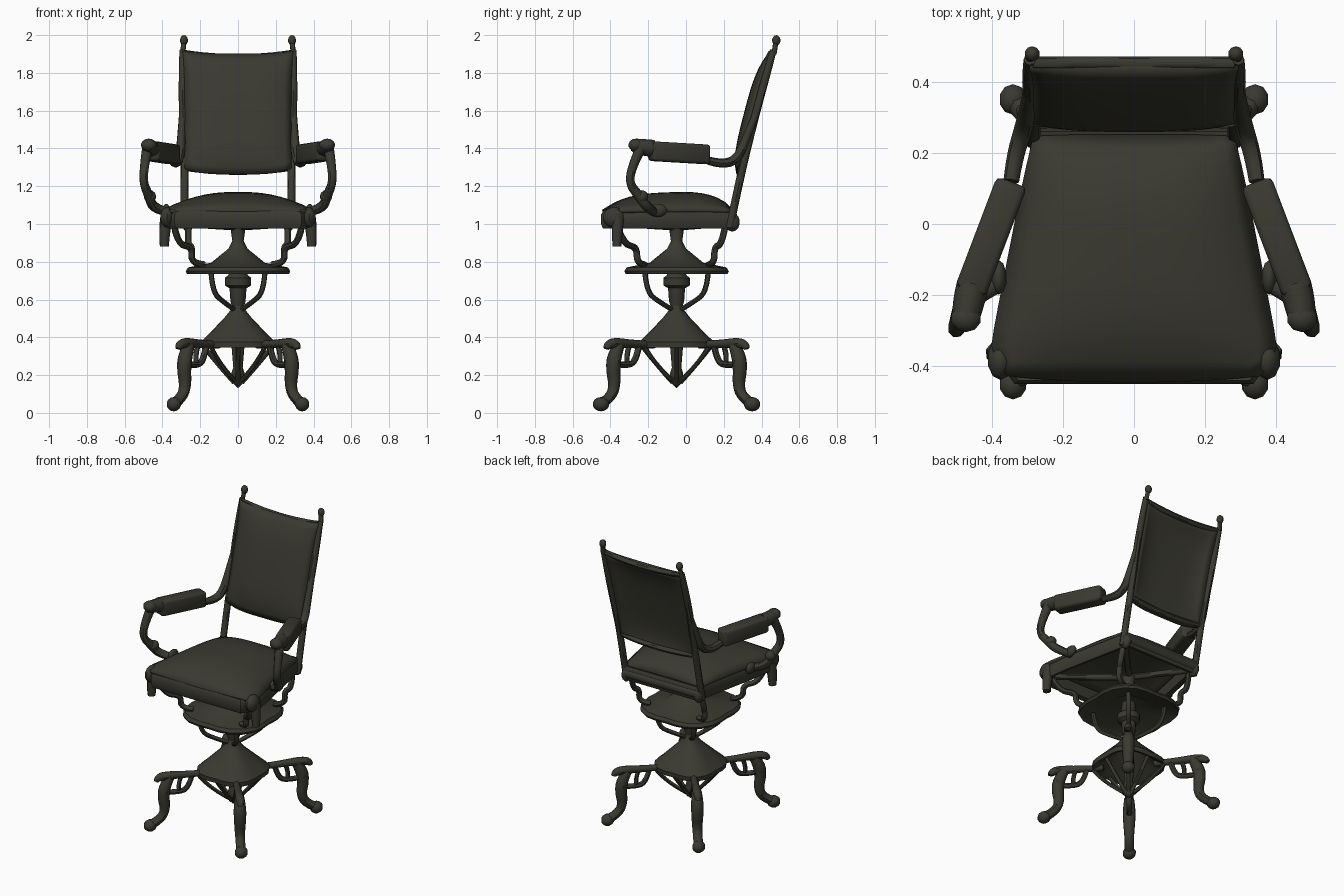
import bpy, bmesh, math
from mathutils import Vector

if "Cube" in bpy.data.objects:
    bpy.data.objects.remove(bpy.data.objects["Cube"], do_unlink=True)

dark = bpy.data.materials.new("dark olive")
dark.use_nodes = True
dark.diffuse_color = (0.042, 0.041, 0.030, 1)
dark.node_tree.nodes["Principled BSDF"].inputs["Base Color"].default_value = dark.diffuse_color
CY = -0.05  # y of the pedestal axis


def finish(obj, angle=45):
    obj.data.materials.clear()
    obj.data.materials.append(dark)
    bpy.ops.object.select_all(action="DESELECT")
    obj.select_set(True)
    bpy.context.view_layer.objects.active = obj
    bpy.ops.object.shade_smooth_by_angle(angle=math.radians(angle))
    return obj


def from_bmesh(name, bm, angle=45):
    bmesh.ops.recalc_face_normals(bm, faces=bm.faces)
    mesh = bpy.data.meshes.new(name)
    bm.to_mesh(mesh)
    bm.free()
    obj = bpy.data.objects.new(name, mesh)
    bpy.context.collection.objects.link(obj)
    return finish(obj, angle)


def tube(name, points, radii, order=3):
    """Round bar along a smooth path."""
    curve = bpy.data.curves.new(name, "CURVE")
    curve.dimensions = "3D"
    curve.bevel_depth = 1
    curve.bevel_resolution = 2
    curve.use_fill_caps = True
    spline = curve.splines.new("NURBS")
    spline.points.add(len(points) - 1)
    if not isinstance(radii, (list, tuple)):
        radii = [radii] * len(points)
    for p, co, r in zip(spline.points, points, radii):
        p.co = (*co, 1)
        p.radius = r
    spline.order_u = order
    spline.use_endpoint_u = True
    spline.resolution_u = 4
    obj = bpy.data.objects.new(name, curve)
    bpy.context.collection.objects.link(obj)
    bpy.ops.object.select_all(action="DESELECT")
    obj.select_set(True)
    bpy.context.view_layer.objects.active = obj
    bpy.ops.object.convert(target="MESH")
    return finish(bpy.context.view_layer.objects.active)


def lathe(name, profile, sides=24, squareness=0):
    """Turned part; squareness pushes the wide rim out on the diagonals."""
    bm = bmesh.new()
    verts = [bm.verts.new((r, CY, z)) for r, z in profile]
    edges = [bm.edges.new(pair) for pair in zip(verts, verts[1:])]
    bmesh.ops.spin(bm, geom=verts + edges, cent=(0, CY, 0), axis=(0, 0, 1),
                   angle=math.tau, steps=sides)
    bmesh.ops.remove_doubles(bm, verts=bm.verts, dist=0.0005)
    for v in bm.verts:
        x, y = v.co.x, v.co.y - CY
        grow = 1 + squareness * abs(math.sin(2 * math.atan2(y, x))) ** 1.5 * min(1, math.hypot(x, y) / 0.15)
        v.co.x, v.co.y = x * grow, CY + y * grow
    return from_bmesh(name, bm)


def blob(name, loc, size):
    bm = bmesh.new()
    bmesh.ops.create_uvsphere(bm, u_segments=10, v_segments=7, radius=1)
    bmesh.ops.scale(bm, vec=size, verts=bm.verts)
    bmesh.ops.translate(bm, vec=loc, verts=bm.verts)
    return from_bmesh(name, bm)


def padded(name, place, thickness, n=16):
    """Grid in u, v from -1 to 1, shaped by a rule and thickened."""
    bm = bmesh.new()
    bmesh.ops.create_grid(bm, x_segments=n, y_segments=n, size=1)
    for v in bm.verts:
        v.co = place(v.co.x, v.co.y)
    obj = from_bmesh(name, bm)
    mod = obj.modifiers.new("thickness", "SOLIDIFY")
    mod.thickness = thickness
    mod.offset = 0
    return obj


def post_y(z):
    return 0.235 + 0.2 * (z - 1) + 0.052 * (z - 1) ** 2


# Pedestal: lower bell, column, screw collar and upper dish
lathe("lower_bell", [(0.16, 0.36), (0.193, 0.345), (0.196, 0.375), (0.15, 0.42), (0.075, 0.5),
                     (0.035, 0.55), (0.03, 0.57), (0.02, 0.53), (0.16, 0.36)], squareness=0.15)
lathe("column", [(0, 0.13), (0.03, 0.16), (0.035, 0.21), (0.025, 0.24), (0.035, 0.36),
                 (0.03, 0.56), (0.04, 0.59), (0.045, 0.66), (0.07, 0.675), (0.07, 0.715),
                 (0.05, 0.73), (0.04, 0.8), (0, 0.8)], 12)
lathe("upper_dish", [(0.24, 0.755), (0.265, 0.735), (0.272, 0.75), (0.26, 0.77), (0.14, 0.795),
                     (0.05, 0.87), (0.03, 0.91), (0.04, 0.98), (0, 0.98), (0, 0.85),
                     (0.13, 0.77), (0.24, 0.755)], squareness=0.15)
for i in range(4):
    dx, dy = math.cos(i * math.pi / 2), math.sin(i * math.pi / 2)
    tube(f"bell_strut_{i + 1}", [(dx * r, CY + dy * r, z) for r, z in ((0.18, 0.35), (0.11, 0.26), (0.02, 0.16))],
         0.012)

# Four splayed legs with lattice, struts and brackets
for sx, side in ((1, "left"), (-1, "right")):
    for sy, end in ((1, "rear"), (-1, "front")):
        tag = f"{end}_{side}"

        def ray(path):
            return [(sx * 0.34 * t, CY + sy * 0.4 * t, z) for t, z in path]
        tube(f"leg_arm_{tag}", ray([(0.3, 0.36), (0.6, 0.365), (0.78, 0.37), (0.91, 0.365), (0.93, 0.34)]),
             [0.02, 0.022, 0.028, 0.026, 0.016])
        tube(f"leg_{tag}", ray([(0.76, 0.36), (0.83, 0.3), (0.84, 0.22), (0.82, 0.16), (0.85, 0.09),
                                (0.97, 0.055)]), [0.03, 0.04, 0.037, 0.033, 0.028, 0.03])
        blob(f"foot_{tag}", ray([(1.0, 0.046)])[0], (0.04, 0.044, 0.038))
        tube(f"leg_scroll_{tag}", ray([(0.5, 0.35), (0.54, 0.27), (0.66, 0.25), (0.82, 0.26)]), 0.017)
        tube(f"leg_web_{tag}", ray([(0.62, 0.36), (0.67, 0.31), (0.65, 0.26)]), 0.014)
        tube(f"lower_strut_{tag}", ray([(0.42, 0.35), (0.3, 0.26), (0.05, 0.17)]), 0.012)
        tube(f"upper_strut_{tag}", ray([(0.42, 0.75), (0.4, 0.64), (0.22, 0.585), (0.07, 0.55)]), 0.014)
        # S-shaped bracket from dish to seat
        low, mid, high = (0.21, 0.28, 0.32) if sy < 0 else (0.2, 0.24, 0.26)
        tube(f"seat_bracket_{tag}",
             [(sx * 0.18, CY + sy * 0.17, 0.785), (sx * 0.25, CY + sy * low, 0.79),
              (sx * 0.24, CY + sy * low, 0.88), (sx * (0.32 if sy < 0 else 0.27), CY + sy * mid, 0.89),
              (sx * (0.34 if sy < 0 else 0.26), CY + sy * high, 1.0)], 0.018)
    # Hanging front corner ornaments and corner caps
    tube(f"corner_drop_{side}", [(sx * 0.38, -0.36, 1.03), (sx * 0.39, -0.365, 0.95),
                                 (sx * 0.39, -0.365, 0.88)], [0.035, 0.03, 0.025])
    blob(f"corner_cap_{side}", (sx * 0.375, -0.38, 1.035), (0.038, 0.06, 0.055))
    blob(f"rear_cap_{side}", (sx * 0.27, 0.245, 1.01), (0.03, 0.04, 0.05))

# Seat frame ring
outline = [(0.335, -0.45), (0.40, -0.36), (0.375, -0.2), (0.28, 0.27)]
outline += [(-x, y) for x, y in reversed(outline)]
bm = bmesh.new()
rings = []
for scale, z in ((0.97, 0.975), (1, 1.0), (1, 1.05), (0.97, 1.068), (0.89, 1.06), (0.89, 0.985)):
    rings.append([bm.verts.new((x * scale, (y + 0.09) * scale - 0.09, z)) for x, y in outline])
for lower, upper in zip(rings, rings[1:] + rings[:1]):
    for i in range(len(outline)):
        j = (i + 1) % len(outline)
        bm.faces.new((lower[i], lower[j], upper[j], upper[i]))
from_bmesh("seat_frame", bm, 40)


# Domed seat cushion
def seat(u, v):
    half = 0.348 - 0.067 * v - 0.06 * (max(0, -v - 0.7) / 0.3) ** 2
    y = -0.09 + 0.335 * v - (0.015 * (1 - u * u) if v < -0.9 else 0)
    dome = (1 - abs(u) ** 2.6) * (1 - abs(v) ** 3)
    return Vector((u * half, y, 1.066 + 0.092 * dome ** 0.8 + 0.012 * v * dome))


padded("seat_cushion", seat, 0.02)

# Cross ribs under the seat
for sx, side in ((1, "left"), (-1, "right")):
    for y, end in ((-0.4, "front"), (0.24, "rear")):
        x = 0.36 if y < 0 else 0.27
        tube(f"seat_rib_{end}_{side}", [(0, CY, 0.985), (sx * x / 2, (y + CY) / 2, 0.995), (sx * x, y, 1.01)], 0.02)
tube("seat_rear_rail", [(-0.275, 0.25, 1.02), (0.275, 0.25, 1.02)], 0.033, 2)


# Upholstered back panel
def back(u, v):
    t = (v + 1) / 2
    z = 1.265 + 0.628 * t + 0.03 * u ** 4 * (0.6 if v > 0 else 1) * abs(v)
    half = 0.275 + 0.018 * abs(v) ** 3 * (1 if v > 0 else 0.4)
    bulge = (1 - u ** 4) * (1 - v ** 4)
    return Vector((u * half, post_y(z) - 0.008 - 0.038 * bulge, z))


padded("back_cushion", back, 0.034)
for name, z in (("back_top_rail", 1.884), ("back_bottom_rail", 1.28)):
    tube(name, [(-0.285, post_y(z), z + 0.02), (-0.15, post_y(z), z - 0.002),
                (0.15, post_y(z), z - 0.002), (0.285, post_y(z), z + 0.02)], 0.018)

for sx, side in ((1, "left"), (-1, "right")):
    # Back post with finial
    tube(f"back_post_{side}", [(sx * (0.283 + 0.01 * (z > 1.4)), post_y(z), z)
                               for z in (0.98, 1.2, 1.4, 1.6, 1.8, 1.92)],
         [0.021, 0.021, 0.021, 0.021, 0.021, 0.017])
    lean = post_y(1.97)
    tube(f"finial_stem_{side}", [(sx * 0.293, lean - 0.012, 1.9), (sx * 0.287, lean - 0.003, 1.96)], 0.014, 2)
    blob(f"finial_{side}", (sx * 0.286, lean, 1.972), (0.022, 0.022, 0.028))

    # Padded armrest: box aligned with the arm, edges rounded
    rear, front = Vector((sx * 0.343, 0.118, 1.368)), Vector((sx * 0.46, -0.19, 1.386))
    along = (front - rear).normalized()
    across = along.cross(Vector((0, 0, 1))).normalized()
    bm = bmesh.new()
    bmesh.ops.create_cube(bm, size=1)
    for v in bm.verts:
        x, y, z = v.co
        v.co = ((rear + front) / 2 + along * x * (front - rear).length
                + across * y * 0.09 + Vector((0, 0, z * 0.104)))
    bmesh.ops.recalc_face_normals(bm, faces=bm.faces)
    bm.normal_update()
    bmesh.ops.bevel(bm, geom=bm.edges[:], offset=0.016, segments=2, affect="EDGES", profile=0.5)
    from_bmesh(f"armrest_{side}", bm)
    tube(f"arm_scroll_{side}", [(sx * 0.453, -0.17, 1.4), (sx * 0.47, -0.24, 1.405), (sx * 0.474, -0.28, 1.42)],
         [0.045, 0.046, 0.034])
    blob(f"arm_knob_{side}", (sx * 0.472, -0.265, 1.418), (0.044, 0.04, 0.034))
    # Curved arm support, knuckle and rear arm link
    tube(f"arm_support_{side}", [(sx * 0.48, -0.24, 1.4), (sx * 0.493, -0.275, 1.33), (sx * 0.503, -0.305, 1.22),
                                 (sx * 0.472, -0.25, 1.15), (sx * 0.45, -0.2, 1.08), (sx * 0.36, -0.16, 1.06)],
         [0.03, 0.026, 0.023, 0.027, 0.027, 0.023])
    blob(f"arm_knuckle_{side}", (sx * 0.466, -0.235, 1.145), (0.034, 0.036, 0.034))
    blob(f"arm_socket_{side}", (sx * 0.38, -0.15, 1.072), (0.022, 0.05, 0.035))
    tube(f"arm_link_{side}", [(sx * 0.345, 0.12, 1.335), (sx * 0.335, 0.19, 1.315), (sx * 0.31, 0.27, 1.34),
                              (sx * 0.3, 0.315, 1.44), (sx * 0.295, post_y(1.58), 1.58)],
         [0.022, 0.024, 0.026, 0.024, 0.018])
